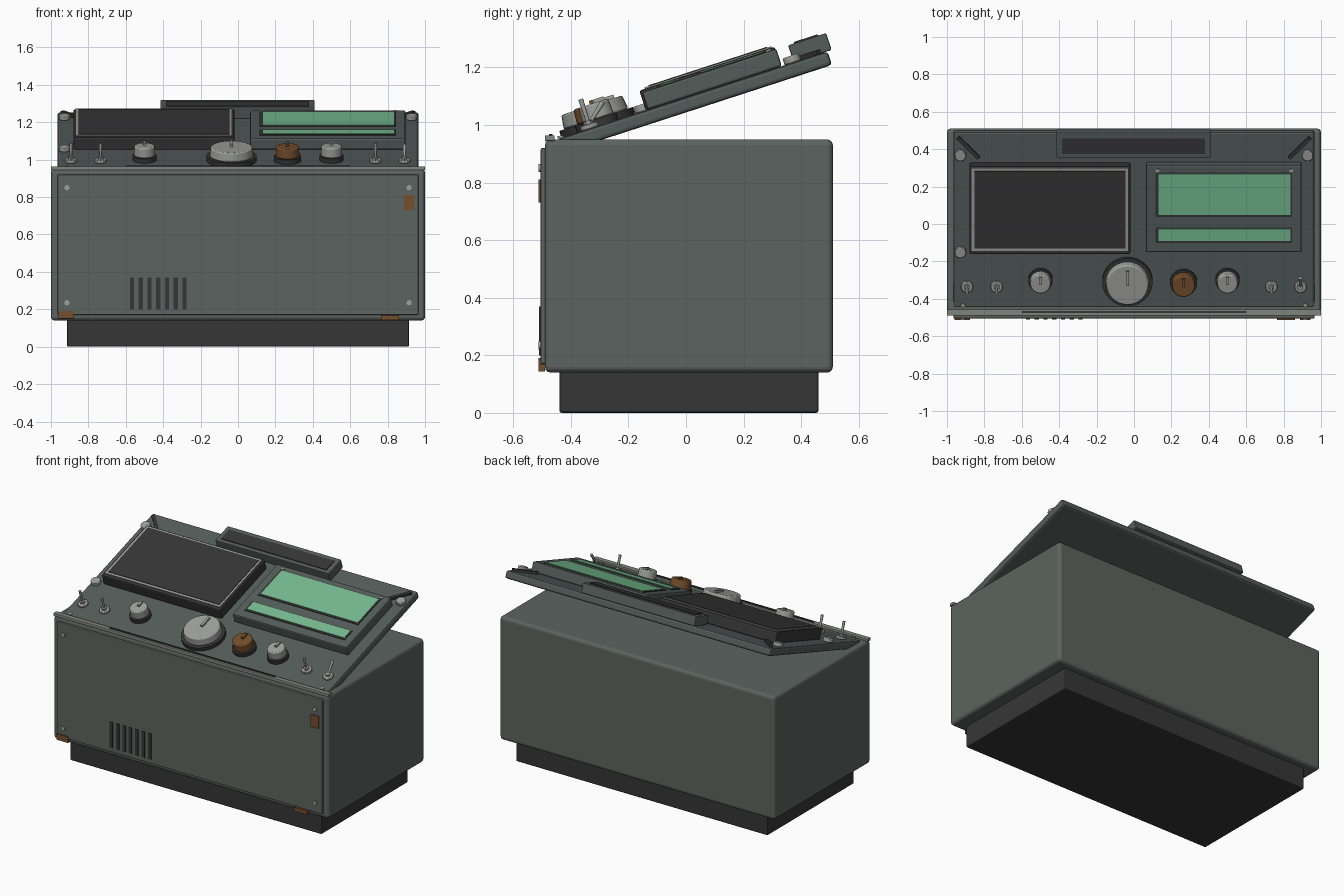
import bpy
import bmesh
import math
from mathutils import Matrix, Vector

cube = bpy.data.objects.get("Cube")
if cube:
    bpy.data.objects.remove(cube, do_unlink=True)


def material(name, srgb):
    """One flat colour, given in sRGB bytes and stored as linear values."""
    lin = []
    for c in srgb:
        c /= 255
        lin.append(c / 12.92 if c < 0.04 else ((c + 0.055) / 1.055) ** 2.4)
    mat = bpy.data.materials.new(name)
    mat.use_nodes = True
    mat.diffuse_color = (*lin, 1)
    shader = mat.node_tree.nodes["Principled BSDF"]
    shader.inputs["Base Color"].default_value = (*lin, 1)
    shader.inputs["Roughness"].default_value = 0.7
    return mat


CASE = material("case grey green", (92, 100, 96))
DECK = material("deck grey green", (84, 93, 91))
DARK = material("charcoal", (54, 54, 54))
METAL = material("light metal", (158, 160, 156))
TRIM = material("trim grey", (128, 133, 127))
GREEN = material("display green", (118, 186, 143))
BROWN = material("brown", (116, 78, 44))

# The sloping deck has its own frame: x across, y up the slope, z off its face
TILT = Matrix.Translation((0, 0, 1.096)) @ Matrix.Rotation(math.radians(18), 4, "X")
WORLD = Matrix.Identity(4)
FRONT = Matrix.Rotation(math.radians(90), 4, "X")


def finish(name, bm, mat, frame, bevel, segments=2):
    bm.transform(frame)
    mesh = bpy.data.meshes.new(name)
    bm.to_mesh(mesh)
    bm.free()
    mesh.materials.append(mat)
    obj = bpy.data.objects.new(name, mesh)
    bpy.context.collection.objects.link(obj)
    if bevel:
        mod = obj.modifiers.new("Bevel", "BEVEL")
        mod.width = bevel
        mod.segments = segments
        mod.limit_method = "ANGLE"
    return obj


def box(name, mat, xs, ys, zs, frame=WORLD, bevel=0, segments=2):
    """Box between the given pairs of limits."""
    bm = bmesh.new()
    bmesh.ops.create_cube(bm, size=1)
    size = Vector((xs[1] - xs[0], ys[1] - ys[0], zs[1] - zs[0]))
    mid = Vector((sum(xs), sum(ys), sum(zs))) / 2
    bmesh.ops.scale(bm, vec=size, verts=bm.verts)
    bmesh.ops.translate(bm, vec=mid, verts=bm.verts)
    return finish(name, bm, mat, frame, bevel, segments)


def disc(name, mat, x, y, z0, z1, r, frame=TILT, top=None, bevel=0, sides=32):
    """Upright cylinder or cone in the given frame."""
    bm = bmesh.new()
    bmesh.ops.create_cone(bm, cap_ends=True, segments=sides, radius1=r,
                          radius2=r if top is None else top, depth=z1 - z0)
    bmesh.ops.translate(bm, vec=(x, y, (z0 + z1) / 2), verts=bm.verts)
    obj = finish(name, bm, mat, frame, bevel)
    bpy.ops.object.select_all(action="DESELECT")
    obj.select_set(True)
    bpy.context.view_layer.objects.active = obj
    bpy.ops.object.shade_smooth_by_angle()
    return obj


def knob(name, mat, x, y, r, height):
    """Dark skirt, turned cap and a raised pointer."""
    disc(name + "_skirt", DARK, x, y, 0, 0.025, r * 1.14)
    disc(name + "_cap", mat, x, y, 0.025, height, r, top=r * 0.94, bevel=0.006)
    box(name + "_pointer", mat, (x - 0.008, x + 0.008), (y, y + r * 0.7),
        (height - 0.01, height + 0.012), TILT)


# Case, plinth and front plate
box("plinth", DARK, (-0.915, 0.915), (-0.44, 0.46), (0, 0.15), bevel=0.008)
box("case", CASE, (-1, 1), (-0.49, 0.51), (0.14, 0.95), bevel=0.02, segments=3)
box("front_plate", CASE, (-0.965, 0.965), (-0.505, -0.48), (0.17, 0.92), bevel=0.006)
box("front_trim", TRIM, (-1, 1), (-0.49, -0.456), (0.944, 0.964), bevel=0.004)
box("trim_gap", DARK, (-0.6, 0.6), (-0.476, -0.464), (0.96, 0.969))

# Ventilation slots
for i in range(7):
    x = -0.567 + i * 0.0468
    box("vent_slot", DARK, (x - 0.011, x + 0.011), (-0.51, -0.5), (0.2, 0.37))

# Brown tabs on the front
box("side_tab", BROWN, (0.887, 0.943), (-0.512, -0.5), (0.73, 0.81))
box("left_tab", BROWN, (0.765, 0.862), (-0.512, -0.49), (0.143, 0.168))
box("right_tab", BROWN, (-0.96, -0.877), (-0.512, -0.49), (0.15, 0.19))

# Fixings mirrored on both sides
for s in (-1, 1):
    for z in (0.235, 0.85):
        disc("front_screw", METAL, s * 0.915, z, 0.5, 0.513, 0.014, FRONT, sides=16)
    disc("deck_screw", METAL, s * 0.915, -0.456, 0, 0.008, 0.012, sides=12)
    disc("rear_stud", METAL, s * 0.928, 0.39, 0, 0.025, 0.03, bevel=0.004)
    slot = (TILT @ Matrix.Translation((s * 0.885, 0.43, 0))
            @ Matrix.Rotation(s * math.radians(46), 4, "Z"))
    box("corner_slot", DARK, (-0.08, 0.08), (-0.01, 0.01), (0, 0.016), slot)
disc("side_stud", METAL, -0.928, -0.155, 0, 0.025, 0.03, bevel=0.004)

# Sloping deck
box("deck", DECK, (-0.965, 0.965), (-0.472, 0.517), (-0.05, 0), TILT, bevel=0.012)

# Large screen with a thin metal border
box("screen_housing", DARK, (-0.88, -0.02), (-0.147, 0.347), (0, 0.072), TILT, bevel=0.008)
box("screen_border", METAL, (-0.868, -0.032), (-0.127, 0.336), (0.07, 0.077), TILT)
box("screen_glass", DARK, (-0.852, -0.045), (-0.112, 0.322), (0.07, 0.08), TILT)

# Display housing with two green windows
box("display_housing", DECK, (0.065, 0.895), (-0.14, 0.35), (0, 0.064), TILT, bevel=0.008)
for name, low, high in (("lower", -0.074, -0.004), ("upper", 0.074, 0.305)):
    box(name + "_window_frame", DARK, (0.116, 0.846), (low - 0.012, high + 0.006),
        (0.06, 0.067), TILT)
    box(name + "_window", GREEN, (0.13, 0.837), (low, high), (0.06, 0.07), TILT)
for x in (0.125, 0.84):
    disc("display_screw", METAL, x, 0.322, 0.06, 0.07, 0.011, sides=12)

# Rear status bar
box("rear_bar", DECK, (-0.415, 0.41), (0.393, 0.532), (0, 0.062), TILT, bevel=0.005)
box("rear_bar_window", DARK, (-0.385, 0.38), (0.415, 0.502), (0.06, 0.067), TILT)

# Knobs
knob("main_knob", METAL, -0.035, -0.32, 0.118, 0.075)
knob("brown_knob", BROWN, 0.265, -0.325, 0.064, 0.08)
for x in (-0.5, 0.5):
    knob("small_knob", METAL, x, -0.312, 0.057, 0.08)

# Toggle switches, the last one flipped back
for x, lean in ((-0.893, 0), (-0.735, 0), (0.735, 0), (0.89, -50)):
    disc("switch_collar", METAL, x, -0.35, 0, 0.016, 0.032, bevel=0.003)
    disc("switch_nut", METAL, x, -0.35, 0.016, 0.028, 0.017, sides=6)
    lever = (TILT @ Matrix.Translation((x, -0.35, 0.015))
             @ Matrix.Rotation(math.radians(lean), 4, "X"))
    disc("switch_lever", METAL, 0, 0, 0, 0.092, 0.006, lever, top=0.009, sides=12)
